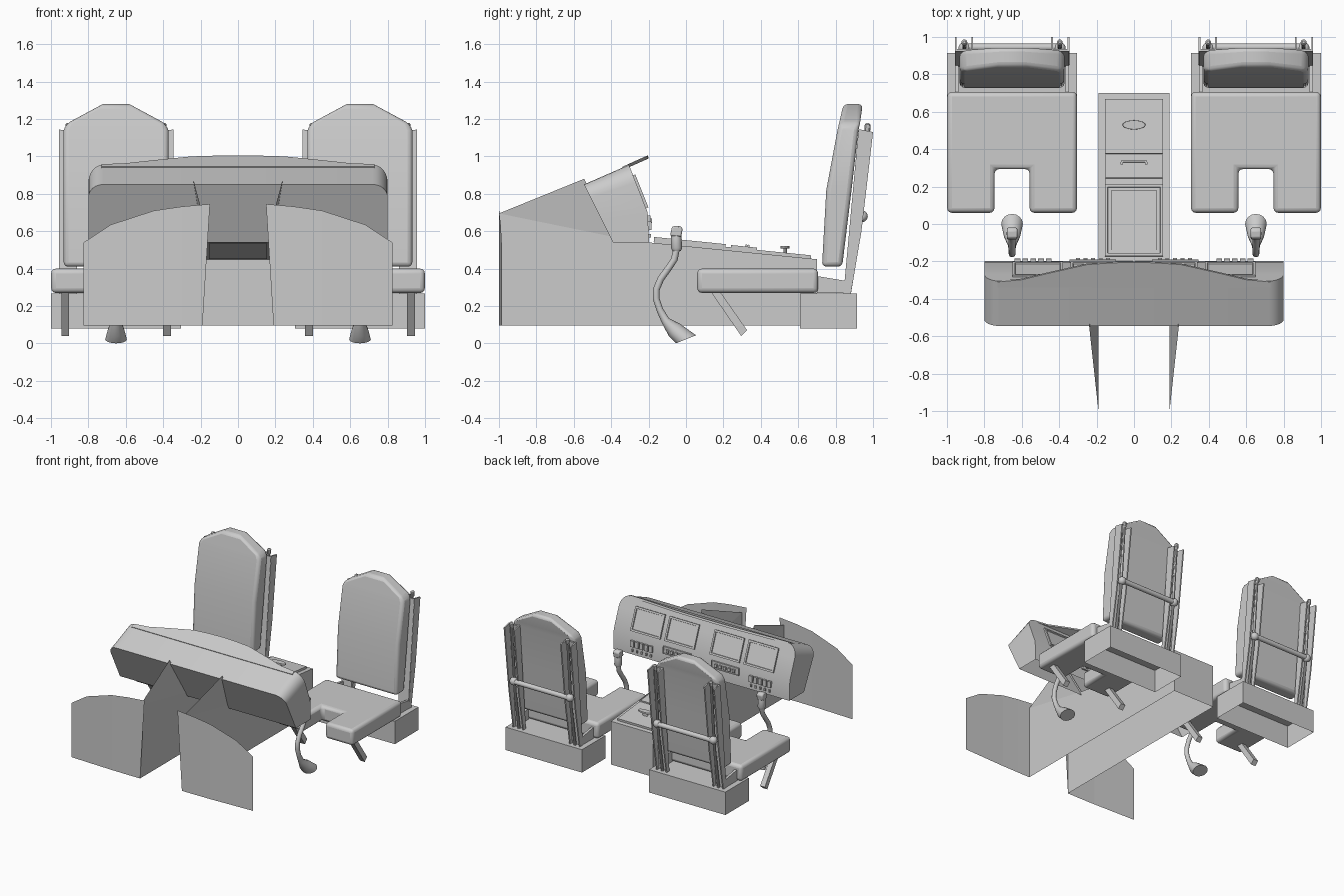
import bpy, bmesh, math
from mathutils import Vector

if "Cube" in bpy.data.objects:
    bpy.data.objects.remove(bpy.data.objects["Cube"])


def make(name, verts, faces, bevel=0, seg=3, smooth=False):
    me = bpy.data.meshes.new(name)
    me.from_pydata([tuple(v) for v in verts], [], faces)
    bm = bmesh.new()
    bm.from_mesh(me)
    bmesh.ops.recalc_face_normals(bm, faces=bm.faces)
    bm.to_mesh(me)
    bm.free()
    ob = bpy.data.objects.new(name, me)
    bpy.context.collection.objects.link(ob)
    if bevel:
        m = ob.modifiers.new("bevel", 'BEVEL')
        m.width, m.segments, m.limit_method = bevel, seg, 'ANGLE'
    if smooth or bevel:
        bpy.ops.object.select_all(action='DESELECT')
        ob.select_set(True)
        bpy.context.view_layer.objects.active = ob
        bpy.ops.object.shade_smooth_by_angle(angle=math.radians(35))
    return ob


def extrude(name, a, b, **kw):
    """Closed solid between two matching outlines."""
    n = len(a)
    faces = [tuple(range(n)), tuple(range(2 * n - 1, n - 1, -1))]
    faces += [(i, (i + 1) % n, n + (i + 1) % n, n + i) for i in range(n)]
    return make(name, list(a) + list(b), faces, **kw)


def prism_x(name, prof, x0, x1, **kw):
    return extrude(name, [(x0, y, z) for y, z in prof], [(x1, y, z) for y, z in prof], **kw)


def tilted_box(name, loc, size, rot=0.0, inset=0, depth=0.008):
    """Box turned about x; its outer face can carry a sunken inset."""
    bm = bmesh.new()
    bmesh.ops.create_cube(bm, size=1)
    bmesh.ops.scale(bm, vec=size, verts=bm.verts)
    if inset:
        top = max(bm.faces, key=lambda f: f.calc_center_median().z)
        bmesh.ops.inset_individual(bm, faces=[top], thickness=inset)
        low = bmesh.ops.inset_individual(bm, faces=[top], thickness=0.003)
        bmesh.ops.translate(bm, vec=(0, 0, -depth), verts=top.verts)
    me = bpy.data.meshes.new(name)
    bm.to_mesh(me)
    bm.free()
    ob = bpy.data.objects.new(name, me)
    bpy.context.collection.objects.link(ob)
    ob.location, ob.rotation_euler = loc, (rot, 0, 0)
    return ob


def tube(name, pts, radii, n=16, start=None, squash=1.0):
    """Round sweep through points with a radius at each."""
    pts = [Vector(p) for p in pts]
    verts, faces = [], []
    for i, p in enumerate(pts):
        t = (pts[min(i + 1, len(pts) - 1)] - pts[max(i - 1, 0)]).normalized()
        if i == 0 and start:
            t = Vector(start).normalized()
        u = Vector((1, 0, 0)) if abs(t.x) < 0.9 else Vector((0, 0, 1))
        w = t.cross(u).normalized()
        for k in range(n):
            a = 2 * math.pi * k / n
            verts.append(p + radii[i] * (math.cos(a) * u + squash * math.sin(a) * w))
    for i in range(len(pts) - 1):
        for k in range(n):
            j = (k + 1) % n
            faces.append((i * n + k, i * n + j, i * n + n + j, i * n + n + k))
    m = len(verts)
    faces += [tuple(range(n)), tuple(range(m - n, m))]
    return make(name, verts, faces, smooth=True)


def seat(cx):
    # cushion with stick cut-out
    xy = [(-.347, .06), (-.094, .06), (-.094, .294), (.094, .294), (.094, .06),
          (.347, .06), (.347, .706), (-.347, .706)]
    extrude("seat_cushion", [(cx + x, y, .27) for x, y in xy],
            [(cx + x, y, .40) for x, y in xy], bevel=.025)
    # padded backrest: height, half width, front y, back y
    rows = [(.41, .28, .727, .835), (.82, .28, .75, .885), (1.14, .28, .81, .922),
            (1.175, .265, .818, .93), (1.28, .07, .842, .945)]
    v, f = [], [(0, 1, 2, 3)]
    for z, w, yf, yb in rows:
        v += [(cx - w, yf, z), (cx + w, yf, z), (cx + w, yb, z), (cx - w, yb, z)]
    for r in range(len(rows) - 1):
        f += [(4 * r + k, 4 * r + (k + 1) % 4, 4 * r + 4 + (k + 1) % 4, 4 * r + 4 + k) for k in range(4)]
    e = len(v) - 4
    f.append((e, e + 1, e + 2, e + 3))
    make("seat_backrest", v, f, bevel=.024)
    # base, open underneath
    x0, x1 = cx - .347, cx + .347
    ring = [(x0, .61), (x1, .61), (x1, .915), (x0, .915)]
    make("seat_base", [(x, y, z) for z in (.08, .268) for x, y in ring],
         [(k, (k + 1) % 4, 4 + (k + 1) % 4, 4 + k) for k in range(4)] + [(4, 5, 6, 7)])
    for s in (-1, 1):
        # slanted front leg
        prism_x("seat_leg", [(.13, .28), (.18, .28), (.327, .07), (.295, .04)],
                cx + s * .272 - .021, cx + s * .272 + .021)
        # side bracket
        prism_x("seat_bracket", [(.70, .27), (.70, .36), (.85, .335), (.86, .27)],
                cx + s * .285, cx + s * .305)
        # rear channel: two walls, a web and a rod
        wall = [(.85, .268), (.882, .268), (.938, .6), (1.0, 1.13), (.925, 1.145)]
        for x in (.301, .213):
            prism_x("rail_wall", wall, cx + s * x - .005, cx + s * x + .005)
        prism_x("rail_web", [(.842, .268), (.855, .268), (.935, 1.14), (.922, 1.14)],
                cx + s * .213, cx + s * .305)
        xr = cx + s * .255
        tube("rail_rod", [(xr, .872, .268), (xr, .925, .6), (xr, .966, 1.13), (xr, .97, 1.14),
                          (xr, .971, 1.17), (xr, .972, 1.178)],
             [.011, .011, .011, .016, .016, .008], n=10)
        bm = bmesh.new()
        bmesh.ops.create_uvsphere(bm, u_segments=14, v_segments=8, radius=.032)
        me = bpy.data.meshes.new("crossbar_ball")
        bm.to_mesh(me)
        bm.free()
        ob = bpy.data.objects.new("crossbar_ball", me)
        bpy.context.collection.objects.link(ob)
        ob.location = (xr, .94, .68)
        me.shade_smooth()
    tube("crossbar", [(cx - .255, .945, .68), (cx + .255, .945, .68)], [.02, .02], n=14)


def stick(cx):
    # bell foot and curved stem
    yz = [(0, .022), (-.06, .07), (-.11, .122), (-.14, .18), (-.16, .24), (-.158, .29),
          (-.135, .345), (-.095, .40), (-.062, .45), (-.05, .51)]
    tube("stick_stem", [(cx, y, z) for y, z in yz], [.058, .045, .023] + [.018] * 7,
         start=(0, -.37, .93))
    # hand grip and head
    tube("stick_grip", [(cx, -.05, .495), (cx, -.05, .51), (cx, -.052, .56), (cx, -.052, .59)],
         [.022, .03, .028, .026])
    prism_x("stick_head", [(-.085, .575), (-.025, .57), (-.018, .615), (-.035, .63), (-.075, .625)],
            cx - .028, cx + .028, bevel=.008, seg=2)


for side in (-.652, .652):
    seat(side)
    stick(side)

# instrument pod: rounded top corners, open underneath
FRONT = [(0, -.545, .85), (1, -.39, .54)]
REAR = [(0, -.305, .955), (.6, -.205, .70), (1, -.198, .54)]


def along(line, t):
    for a, b in zip(line, line[1:]):
        if t <= b[0]:
            k = (t - a[0]) / (b[0] - a[0])
            return a[1] + k * (b[1] - a[1]), a[2] + k * (b[2] - a[2])


ts = [.22 * (1 - math.cos(math.pi / 2 * k / 6)) for k in range(7)] + [.6, 1]
v, f = [], [(0, 1, 2, 3)]
for t in ts:
    w = .72 + .08 * math.sqrt(max(0, 1 - (1 - min(t / .22, 1)) ** 2))
    (yf, zf), (yr, zr) = along(FRONT, t), along(REAR, t)
    v += [(-w, yf, zf), (w, yf, zf), (w, yr, zr), (-w, yr, zr)]
for r in range(len(ts) - 1):
    f += [(4 * r + k, 4 * r + (k + 1) % 4, 4 * r + 4 + (k + 1) % 4, 4 * r + 4 + k) for k in range(4)]
make("instrument_pod", v, f, smooth=True)

# glare shield lip with a curved rear edge
edge = [(.73, -.31), (.6, -.298), (.45, -.262), (.25, -.217), (.12, -.208)]
xy = [(-.73, -.34), (.73, -.34)] + edge + [(0, -.205)] + [(-x, y) for x, y in reversed(edge)]
plane = [(x, y, .853 + .4478 * (y + .545)) for x, y in xy]
extrude("glare_shield", plane, [(x, y + .006, z - .016) for x, y, z in plane])

# screens, button strips and switches on the panel
TILT = -1.19
for s in (-1, 1):
    for x in (.205, .515):
        tilted_box("screen", (s * x, -.25, .81), (.27, .19, .03), TILT, inset=.02)
    tilted_box("button_strip", (s * .22, -.202, .655), (.25, .06, .024), -1.53, inset=.006, depth=.005)
    for k in range(5):
        tilted_box("strip_button", (s * (.14 + .04 * k), -.19, .655), (.022, .025, .016), -1.53)
        tilted_box("switch", (s * (.455 + .042 * k), -.2, .63), (.03, .05, .03), -1.53)
        tilted_box("switch_lever", (s * (.455 + .042 * k), -.2, .575), (.012, .02, .025), -1.53)

# centre console side walls, upper fins and front bulkheads
for s in (-1, 1):
    wall = [(-1, .095), (.7, .095), (.7, .45), (-.2, .54), (-.39, .57), (-1, .695)]
    make("console_wall", [(s * .19, y, z) for y, z in wall], [tuple(range(6))])
    make("console_fin", [(s * .19, -1, .695), (s * .24, -.545, .88), (s * .19, -.39, .57)], [(0, 1, 2)])
    top = [(.15, .745), (.30, .732), (.45, .71), (.68, .635), (.825, .54)]
    low = [.19, .30, .45, .68, .825]
    pts = [(x, z) for x, z in top] + [(x, .095) for x in low]
    make("front_bulkhead", [(s * x, -1 + max(0, x - .41) * .036, z) for x, z in pts],
         [(i, i + 1, i + 6, i + 5) for i in range(4)])
make("console_top", [(-.19, -.2, .54), (.19, -.2, .54), (.19, .7, .45), (-.19, .7, .45),
                     (.19, .7, .095), (-.19, .7, .095)], [(0, 1, 2, 3), (3, 2, 4, 5)])


def top_z(y):
    return .54 - .1 * (y + .2)


# console top plates and controls
def on_console(name, x, y, size, lift, **kw):
    return tilted_box(name, (x, y, top_z(y) + lift), size, -.1, **kw)


on_console("console_plate", 0, .25, (.31, .84, .02), .008)
on_console("console_tray", 0, .02, (.31, .385, .024), .02, inset=.02, depth=.012)
on_console("console_tray_pad", 0, .02, (.245, .32, .016), .02)
on_console("console_box", 0, .31, (.31, .14, .02), .02, inset=.006, depth=.003)
on_console("box_handle", 0, .335, (.14, .01, .014), .034)
for s in (-1, 1):
    on_console("box_stud", s * .065, .325, (.014, .014, .016), .032)
zk = top_z(.53)
tube("knob", [(0, .53, zk), (0, .53, zk + .04), (0, .53, zk + .042), (0, .53, zk + .054)],
     [.025, .025, .062, .06], n=20, squash=.4)
